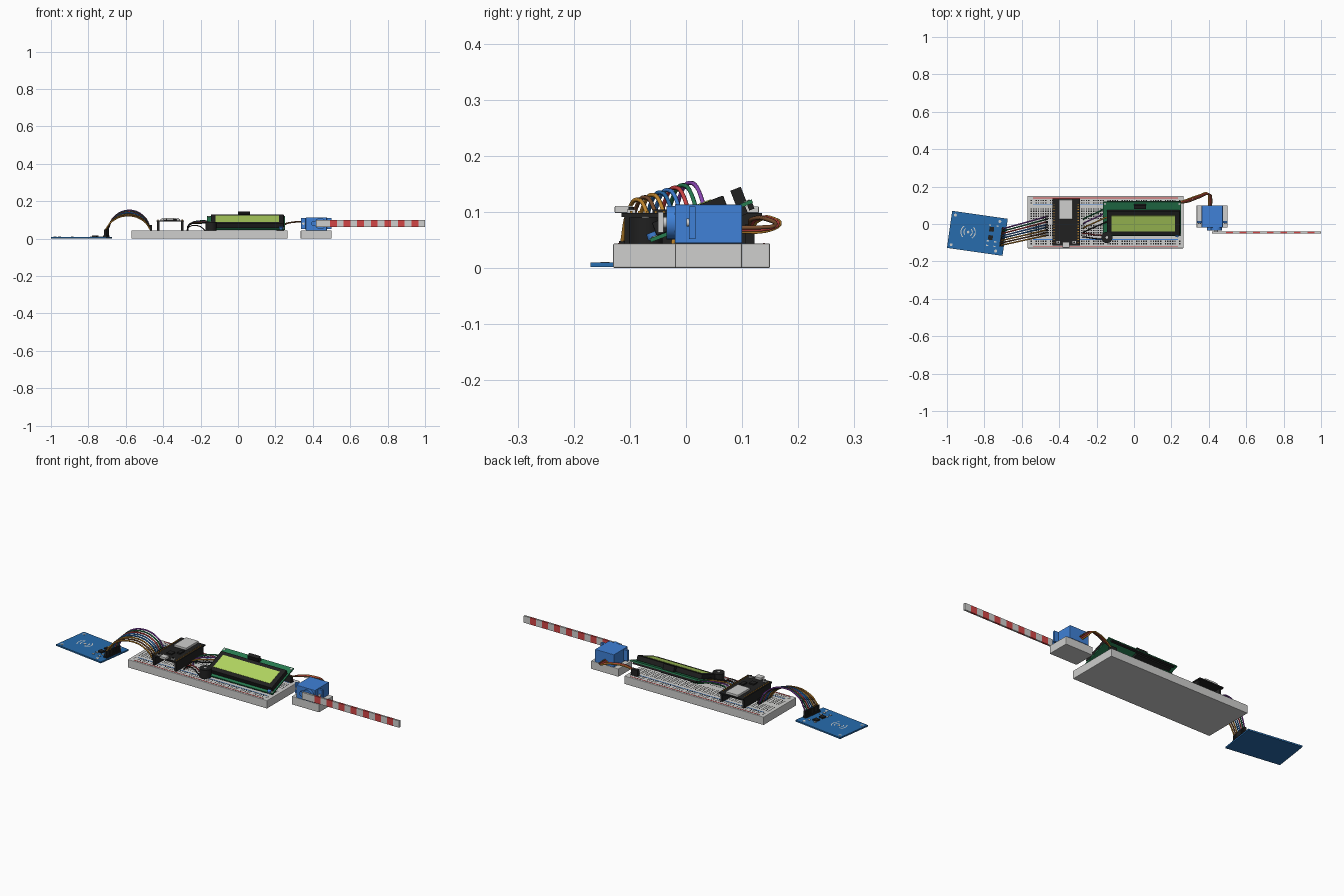
import bpy, bmesh, math
from mathutils import Matrix, Vector

if "Cube" in bpy.data.objects:
    bpy.data.objects.remove(bpy.data.objects["Cube"])


def material(name, *rgb):
    m = bpy.data.materials.new(name)
    m.use_nodes = True
    m.diffuse_color = (*rgb, 1)
    m.node_tree.nodes["Principled BSDF"].inputs["Base Color"].default_value = (*rgb, 1)
    return m


GREY = material("light grey", .62, .62, .61)
BLACK = material("black", .015, .015, .015)
BOARD_BLUE = material("board blue", .02, .15, .42)
BLUE = material("servo blue", .05, .22, .68)
GREEN = material("board green", .02, .2, .08)
LIME = material("screen lime", .45, .68, .12)
RED = material("red", .65, .06, .06)
ORANGE = material("orange", .6, .27, .03)
PURPLE = material("purple", .26, .06, .45)
BROWN = material("brown", .2, .08, .03)
FLAT = Matrix()


def finish(name, bm, mats, M=FLAT):
    bm.transform(M)
    mesh = bpy.data.meshes.new(name)
    bm.to_mesh(mesh)
    bm.free()
    for m in mats:
        mesh.materials.append(m)
    ob = bpy.data.objects.new(name, mesh)
    bpy.context.collection.objects.link(ob)
    return ob


def add_box(bm, lo, hi):
    lo, hi = Vector(lo), Vector(hi)
    place = Matrix.Translation((lo + hi) / 2) @ Matrix.Diagonal((*(hi - lo), 1))
    bmesh.ops.create_cube(bm, size=1, matrix=place)


def box(name, lo, hi, mat, M=FLAT, bevel=0):
    bm = bmesh.new()
    add_box(bm, lo, hi)
    ob = finish(name, bm, [mat], M)
    if bevel:
        mod = ob.modifiers.new("soft edges", "BEVEL")
        mod.width, mod.segments = bevel, 2
    return ob


def cylinder(name, pos, r, depth, mat, M=FLAT, turn=FLAT, sides=24):
    bm = bmesh.new()
    bmesh.ops.create_cone(bm, cap_ends=True, segments=sides, radius1=r, radius2=r,
                          depth=depth, matrix=Matrix.Translation(pos) @ turn)
    for f in bm.faces:
        f.smooth = len(f.verts) == 4
    for e in bm.edges:
        e.smooth = all(len(f.verts) == 4 for f in e.link_faces)
    return finish(name, bm, [mat], M)


def wire(name, points, mat, r=.004):
    cu = bpy.data.curves.new(name, "CURVE")
    cu.dimensions = "3D"
    cu.bevel_depth, cu.bevel_resolution, cu.resolution_u = r, 1, 6
    cu.use_fill_caps = True
    sp = cu.splines.new("BEZIER")
    sp.bezier_points.add(len(points) - 1)
    for bp, p in zip(sp.bezier_points, points):
        bp.co = p
        bp.handle_left_type = bp.handle_right_type = "AUTO"
    cu.materials.append(mat)
    ob = bpy.data.objects.new(name, cu)
    bpy.context.collection.objects.link(ob)


# Breadboard with holes and power rail stripes
TOP, MID, PITCH = .044, Vector((-.152, .01)), .0128
box("breadboard", (-.57, -.13, 0), (.265, .15, TOP), GREY, bevel=.003)
holes = bmesh.new()
for side in (-1, 1):
    for row in (1.5, 2.5, 3.5, 4.5, 5.5, 8, 9):
        for col in range(-31, 32):
            if row > 6 and col % 6 == 0:
                continue
            x, y = MID.x + col * PITCH, MID.y + side * row * PITCH
            h = .0035
            vs = [holes.verts.new((x + a * h, y + b * h, TOP + .0006))
                  for a, b in ((-1, -1), (1, -1), (1, 1), (-1, 1))]
            holes.faces.new(vs)
finish("breadboard_holes", holes, [BLACK])
for side in (-1, 1):
    for off, mat in ((.093, BLUE), (.129, RED)):
        y = MID.y + (off if side > 0 else -off)
        box("rail_stripe", (-.54, y - .002, TOP - .001), (.235, y + .002, TOP + .001), mat)

# Card reader board
R = Matrix.Translation((-.8375, -.05, 0)) @ Matrix.Rotation(math.radians(-8.1), 4, "Z")
box("reader_board", (-.15, -.1, .002), (.15, .1, .01), BOARD_BLUE, R)
for x in (-.13, .11):
    for y in (-.08, .08):
        cylinder("reader_hole", (x, y, .01), .008, .002, GREY, R, sides=16)
cylinder("antenna_dot", (-.05, 0, .01), .007, .002, GREY, R, sides=16)
for r in (.02, .036):
    for base in (0, math.pi):
        arc = bmesh.new()
        rim = []
        for i in range(9):
            a = base + math.radians(-50 + i * 12.5)
            rim.append([arc.verts.new((q * math.cos(a) - .05, q * math.sin(a), .0112))
                        for q in (r, r + .005)])
        for p, q in zip(rim, rim[1:]):
            arc.faces.new((p[0], p[1], q[1], q[0]))
        finish("antenna_wave", arc, [GREY], R)
for y in (-.025, .02):
    box("reader_chip", (.06, y, .01), (.085, y + .025, .017), BLACK, R)
for x in (.055, .095):
    for y in (-.06, -.035, .05):
        box("reader_part", (x, y, .01), (x + .012, y + .007, .013), GREY, R)
box("reader_header", (.125, -.052, .01), (.145, .052, .018), BLACK, R)

# Eight arched wires from the reader to the breadboard
COLOURS = (PURPLE, GREEN, RED, BLUE, BOARD_BLUE, ORANGE, BROWN, ORANGE)
for i, mat in enumerate(COLOURS):
    t = i / 7
    y = .045 - .09 * t
    box("wire_plug", (.129, y - .005, .016), (.141, y + .005, .048), BLACK, R)
    a = R @ Vector((.135, y, .045))
    b = Vector((-.465, .04 - .1 * t, TOP))
    peak = .152 - .03 * t
    pts = [a] + [a.lerp(b, u) for u in (.15, .5, .85)] + [b]
    for k, z in ((1, .76), (2, 1), (3, .76)):
        pts[k].z = peak * z
    wire("reader_wire", pts, mat)
    box("wire_end", (b.x - .005, b.y - .005, TOP), (b.x + .005, b.y + .005, TOP + .03), BLACK)

# Controller board on two pin headers
box("controller_board", (-.435, -.115, .091), (-.29, .135, .098), BLACK)
for x in (-.427, -.298):
    box("controller_header", (x - .006, -.11, TOP), (x + .006, .12, .091), BLACK)
    for i in range(15):
        y = -.1 + i * .0145
        box("header_pin", (x - .003, y, .098), (x + .003, y + .005, .102), ORANGE)
box("radio_shield", (-.402, .025, .098), (-.328, .13, .11), GREY, bevel=.002)
box("usb_socket", (-.382, -.127, .098), (-.345, -.095, .111), GREY, bevel=.002)
for x in (-.405, -.32):
    box("button", (x - .01, -.105, .098), (x + .01, -.09, .104), GREY)
    cylinder("button_cap", (x, -.0975, .106), .005, .005, BLACK, sides=12)
box("controller_chip", (-.385, -.06, .098), (-.355, -.03, .104), BLACK)
box("regulator", (-.345, -.03, .098), (-.325, .005, .105), BLACK)

# Display module, leaning back
D = Matrix.Translation((.045, .01, .108)) @ Matrix.Rotation(math.radians(21), 4, "X")
box("display_board", (-.21, -.09, -.032), (.207, .105, -.025), GREEN, D)
box("display_bezel", (-.19, -.076, -.025), (.2, .06, 0), BLACK, D, bevel=.002)
box("display_screen", (-.165, -.053, -.002), (.175, .037, .0015), LIME, D)
box("display_connector", (-.045, .075, -.025), (.02, .095, .003), BLACK, D)
box("display_backpack", (-.18, .03, -.046), (.03, .09, -.032), BLACK, D)
box("display_pin_strip", (-.19, .094, -.042), (.19, .104, -.032), BLACK, D)
for x in (-.2, .198):
    for y in (-.08, .095):
        cylinder("display_hole", (x, y, -.0245), .006, .002, GREY, D, sides=16)
cylinder("contrast_knob", (.185, -.083, -.022), .01, .012, BLUE, D, sides=16)

# Wires from the controller to the display
for i, mat in enumerate((GREEN, PURPLE, ORANGE, BLACK)):
    y = .055 - .024 * i
    wire("display_wire", [(-.27, y - .03, TOP), (-.265, y - .025, .07),
                          (-.2, y + .005, .095 - .004 * i), (-.13, y + .035, .088),
                          (-.05, .075 - .008 * i, .085)], mat)

# Buzzer and its leads
cylinder("buzzer", (-.145, -.072, .067), .03, .046, BLACK, sides=32)
cylinder("buzzer_vent", (-.145, -.072, .0905), .007, .003, GREY, sides=16)
for i, mat in enumerate((RED, BLACK)):
    y = -.05 - .02 * i
    wire("buzzer_wire", [(-.275, y, TOP), (-.26, y, .064), (-.21, y - .008, .068),
                         (-.175, y - .01, TOP)], mat, .003)

# Servo on its stand
box("servo_stand", (.335, -.02, 0), (.5, .1, TOP), GREY, bevel=.003)
box("servo_body", (.362, -.02, TOP), (.475, .1, .113), BLUE, bevel=.002)
box("servo_flange", (.338, .005, .052), (.5, .017, .11), BLUE)
SIDEWAYS = Matrix.Rotation(math.pi / 2, 4, "X")
cylinder("gear_boss", (.44, -.026, .081), .03, .018, BLUE, turn=SIDEWAYS)
cylinder("small_boss", (.405, -.026, .081), .014, .018, BLUE, turn=SIDEWAYS)
cylinder("servo_shaft", (.44, -.038, .081), .01, .01, GREY, turn=SIDEWAYS)
for x in (.35, .488):
    cylinder("flange_screw", (x, .004, .081), .007, .006, GREY, turn=SIDEWAYS, sides=12)

# Striped barrier arm
arm = bmesh.new()
add_box(arm, (.418, -.05, .063), (1, -.04, .1))
START, STRIPE = .492, .0363
for i in range(14):
    bmesh.ops.bisect_plane(arm, geom=arm.verts[:] + arm.edges[:] + arm.faces[:],
                           plane_co=(START + i * STRIPE, 0, 0), plane_no=(1, 0, 0))
for f in arm.faces:
    k = math.floor((f.calc_center_median().x - START) / STRIPE)
    f.material_index = int(k >= 0 and k % 2 == 0 and abs(f.normal.x) < .5)
finish("barrier_arm", arm, [GREY, RED])

# Servo cable back to the breadboard
for i, mat in enumerate((ORANGE, RED, BROWN)):
    d = .007 * i
    wire("servo_wire", [(.4 + d, .098, .065 + d / 2), (.4 + d, .14, .066 + d / 2),
                        (.395 + d, .164 - d / 2, .075), (.35, .155 - d, .088),
                        (.28, .13 - d, .086), (.235 - d, .115, .07)], mat)
box("cable_plug", (.205, .105, TOP), (.245, .122, .078), BLACK)
